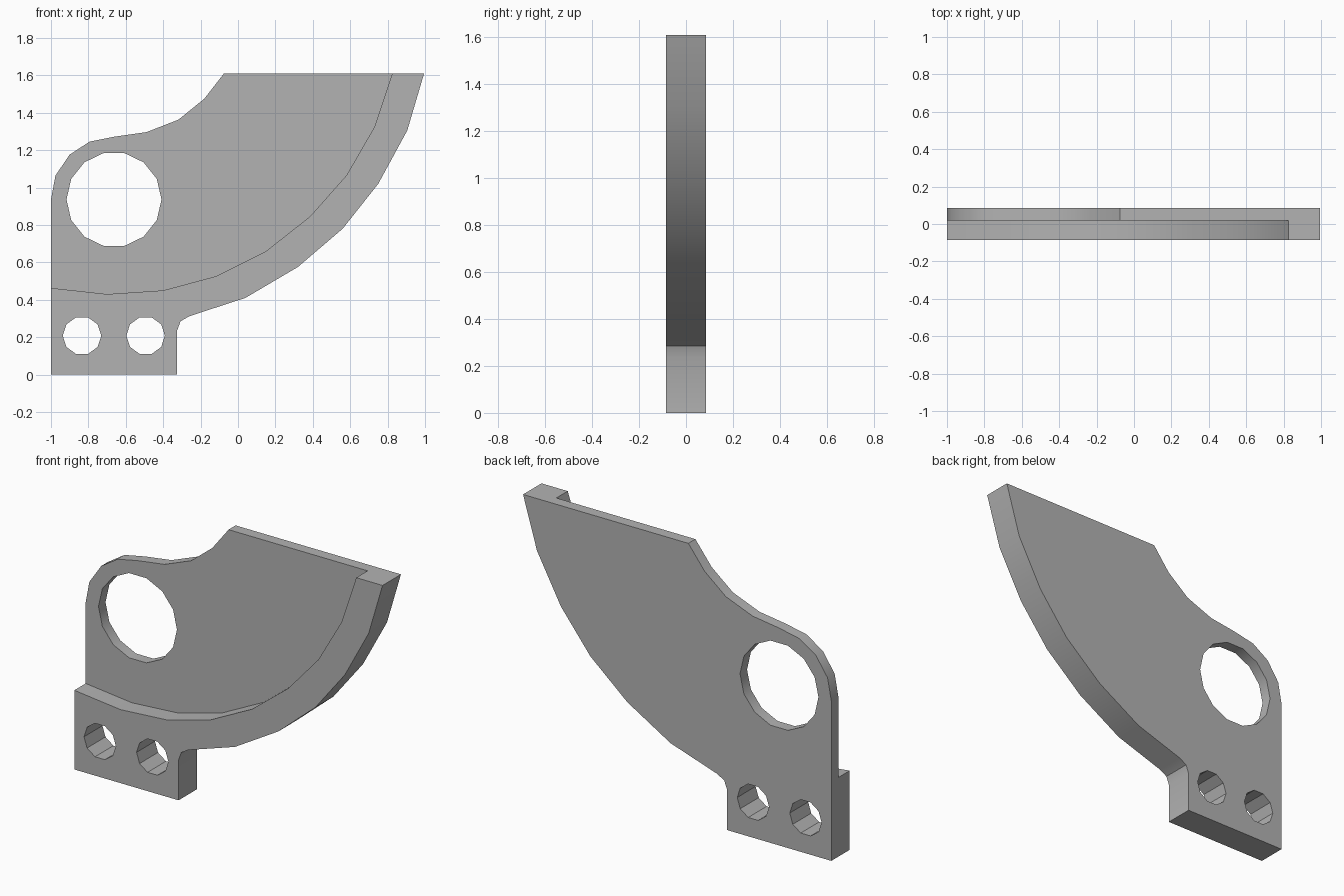
import bpy, bmesh, math

cube = bpy.data.objects.get("Cube")
if cube:
    bpy.data.objects.remove(cube, do_unlink=True)

FRONT, STEP, BACK = -0.085, 0.02, 0.085

# Profiles in x, z
inner_arc = [(-1, .463), (-.7, .43), (-.4, .45), (-.12, .525), (.15, .66),
             (.385, .845), (.58, 1.065), (.73, 1.325), (.825, 1.61)]
rim_outer = [(.995, 1.61), (.905, 1.305), (.75, 1.02), (.56, .78), (.32, .575),
             (.04, .41), (-.26, .312), (-.307, .285), (-.325, .237),
             (-.325, 0), (-1, 0)]
web_top = [(-.075, 1.61), (-.18, 1.475), (-.318, 1.363), (-.49, 1.296),
           (-.66, 1.272), (-.794, 1.245), (-.9, 1.176), (-.976, 1.064), (-1, .936)]


def circle(x, z, r, sides):
    turn = 2 * math.pi / sides
    return [(x + r * math.cos(i * turn), z + r * math.sin(i * turn)) for i in range(sides)]


pivot_hole = circle(-.663, .936, .254, 14)
bolt_holes = [circle(x, .208, .103, 10) for x in (-.834, -.494)]

bm = bmesh.new()


def wall(path, *depths):
    """Strip of quads along a path, between successive depths."""
    for y0, y1 in zip(depths, depths[1:]):
        for (xa, za), (xb, zb) in zip(path, path[1:]):
            bm.faces.new([bm.verts.new(p) for p in
                          ((xa, y0, za), (xb, y0, zb), (xb, y1, zb), (xa, y1, za))])


def cap(y, *loops):
    """Flat face at depth y: an outline followed by its holes."""
    edges = []
    for loop in loops:
        vs = [bm.verts.new((x, y, z)) for x, z in loop]
        edges += [bm.edges.new((a, b)) for a, b in zip(vs, vs[1:] + vs[:1])]
    bmesh.ops.triangle_fill(bm, edges=edges, use_beauty=True, normal=(0, 1, 0))


# Flat faces: raised rim, recessed web, full back
cap(FRONT, inner_arc + rim_outer, *bolt_holes)
cap(STEP, inner_arc + web_top, pivot_hole)
cap(BACK, inner_arc[-1:] + web_top + inner_arc[:1] + rim_outer[::-1], pivot_hole, *bolt_holes)

# Edges: outer rim, step between rim and web, web edge, holes
wall(inner_arc[-1:] + rim_outer + inner_arc[:1], FRONT, STEP, BACK)
wall(inner_arc, FRONT, STEP)
wall(inner_arc[-1:] + web_top + inner_arc[:1], STEP, BACK)
wall(pivot_hole + pivot_hole[:1], STEP, BACK)
for hole in bolt_holes:
    wall(hole + hole[:1], FRONT, BACK)

bmesh.ops.remove_doubles(bm, verts=bm.verts, dist=1e-4)
bmesh.ops.recalc_face_normals(bm, faces=bm.faces)
mesh = bpy.data.meshes.new("bracket_plate")
bm.to_mesh(mesh)
bm.free()
plate = bpy.data.objects.new("bracket_plate", mesh)
bpy.context.collection.objects.link(plate)

# Plain grey
grey = bpy.data.materials.new("plain_grey")
grey.use_nodes = True
colour = (.45, .45, .45, 1)
grey.diffuse_color = colour
grey.node_tree.nodes["Principled BSDF"].inputs["Base Color"].default_value = colour
mesh.materials.append(grey)

bpy.context.view_layer.objects.active = plate
plate.select_set(True)
bpy.ops.object.shade_smooth_by_angle(angle=math.radians(30))
